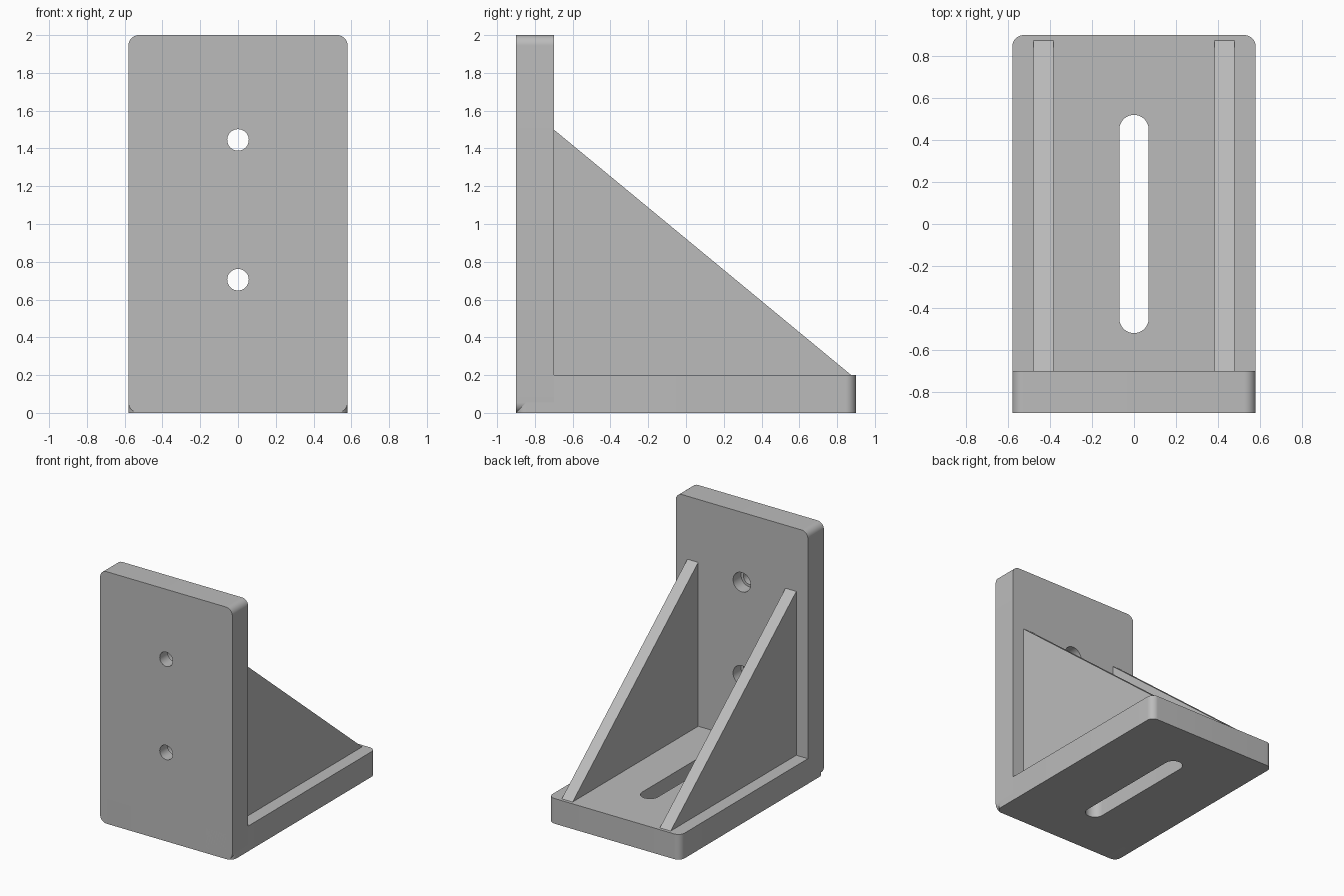
import bpy, bmesh, math
from mathutils import Vector

if "Cube" in bpy.data.objects:
    bpy.data.objects.remove(bpy.data.objects["Cube"])

grey = bpy.data.materials.new("mid grey")
grey.use_nodes = True
grey.diffuse_color = (0.5, 0.5, 0.5, 1)
grey.node_tree.nodes["Principled BSDF"].inputs["Base Color"].default_value = grey.diffuse_color

HALF_W, HALF_D, HEIGHT, THICK, CORNER = 0.58, 0.9, 2.0, 0.2, 0.055
BACK = THICK - HALF_D  # rear surface of the upright plate


def rounded(cx, cy, hx, hy, r, steps=12):
    """Outline of a rounded rectangle; a circle when r equals both half sizes."""
    pts = []
    for q, (sx, sy) in enumerate([(1, 1), (-1, 1), (-1, -1), (1, -1)]):
        for i in range(steps + 1):
            a = math.pi / 2 * (q + i / steps)
            pts.append((cx + sx * (hx - r) + r * math.cos(a),
                        cy + sy * (hy - r) + r * math.sin(a)))
    return pts


def prism(name, outline, axis, lo, hi):
    """Extrude a flat outline along an axis, from lo to hi."""
    place = {"x": lambda u, v: (lo, u, v),
             "y": lambda u, v: (u, lo, v),
             "z": lambda u, v: (u, v, lo)}[axis]
    bm = bmesh.new()
    face = bm.faces.new([bm.verts.new(place(u, v)) for u, v in outline])
    new = bmesh.ops.extrude_face_region(bm, geom=[face])["geom"]
    step = Vector([(hi - lo) * (a == axis) for a in "xyz"])
    bmesh.ops.translate(bm, vec=step,
                        verts=[g for g in new if isinstance(g, bmesh.types.BMVert)])
    bmesh.ops.remove_doubles(bm, verts=bm.verts, dist=1e-5)
    bmesh.ops.recalc_face_normals(bm, faces=bm.faces)
    mesh = bpy.data.meshes.new(name)
    bm.to_mesh(mesh)
    bm.free()
    mesh.materials.append(grey)
    obj = bpy.data.objects.new(name, mesh)
    bpy.context.collection.objects.link(obj)
    return obj


def activate(obj):
    bpy.ops.object.select_all(action="DESELECT")
    obj.select_set(True)
    bpy.context.view_layer.objects.active = obj


def cut(obj, cutter):
    cutter.hide_render = True
    activate(obj)
    mod = obj.modifiers.new("cut", "BOOLEAN")
    mod.operation, mod.solver, mod.object = "DIFFERENCE", "EXACT", cutter
    bpy.ops.object.modifier_apply(modifier=mod.name)
    bpy.data.objects.remove(cutter)


# Upright plate with two counterbored screw holes
upright = prism("upright_plate",
                rounded(0, HEIGHT / 2, HALF_W, HEIGHT / 2, CORNER), "y", -HALF_D, BACK)
for z in (0.705, 1.445):
    for r, start in ((0.057, -1), (0.077, BACK - 0.1)):
        cut(upright, prism("hole_cutter", rounded(0, z, r, r, r), "y", start, BACK + 0.1))

# Base plate with a long adjustment slot
base = prism("base_plate", rounded(0, 0, HALF_W, HALF_D, CORNER), "z", 0, THICK)
cut(base, prism("slot_cutter", rounded(0, 0, 0.07, 0.52, 0.07), "z", -0.1, THICK + 0.1))

# Pair of triangular ribs
ribs = [prism(f"{side}_rib", [(BACK, THICK), (0.875, THICK), (BACK, 1.5)],
              "x", s * 0.383, s * 0.478)
        for side, s in (("left", 1), ("right", -1))]

for obj in [upright, base] + ribs:
    activate(obj)
    bpy.ops.object.shade_smooth_by_angle(angle=math.radians(30))
